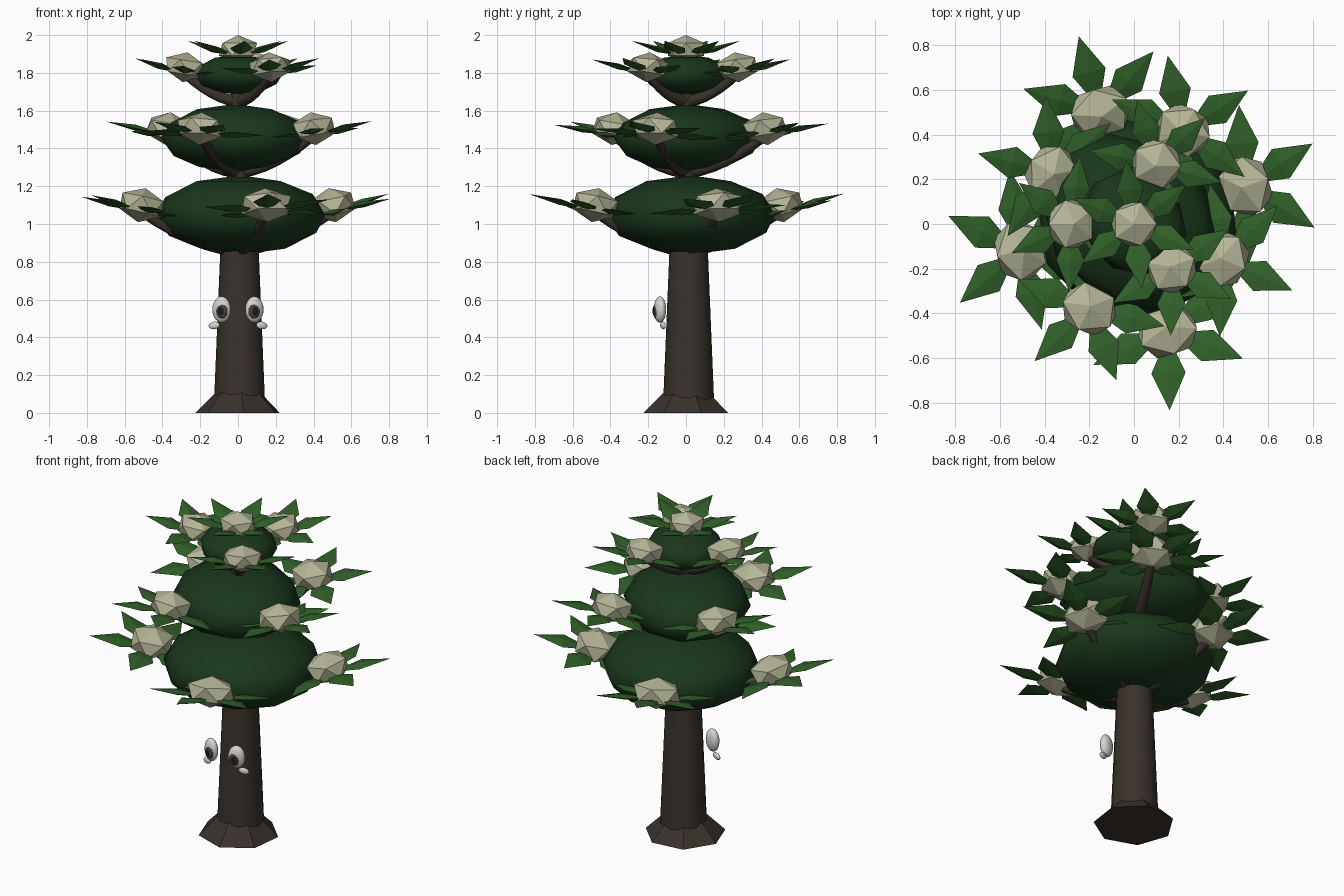
import bpy, bmesh, math
from mathutils import Vector, Matrix

if "Cube" in bpy.data.objects:
    bpy.data.objects.remove(bpy.data.objects["Cube"])


def material(name, rgb):
    m = bpy.data.materials.new(name)
    m.diffuse_color = (*rgb, 1)
    m.use_nodes = True
    m.node_tree.nodes["Principled BSDF"].inputs["Base Color"].default_value = m.diffuse_color
    return m


BARK = material("bark brown", (.042, .032, .024))
FOLIAGE = material("dark green", (.010, .038, .011))
LEAF = material("leaf green", (.030, .116, .022))
BLOSSOM = material("cream", (.46, .465, .31))
WHITE = material("eye white", (.66, .66, .64))
IRIS = material("iris grey", (.060, .055, .050))
PUPIL = material("pupil black", (.012, .011, .010))


def finish(bm, name, mat, smooth=False, matrix=None):
    if matrix is not None:
        bm.transform(matrix)
    bmesh.ops.recalc_face_normals(bm, faces=bm.faces)
    for f in bm.faces:
        f.smooth = smooth
    me = bpy.data.meshes.new(name)
    bm.to_mesh(me)
    bm.free()
    me.materials.append(mat)
    ob = bpy.data.objects.new(name, me)
    bpy.context.collection.objects.link(ob)
    return ob


def cone(name, mat, loc, r1, r2, z0, z1, sides, smooth=False, corner=0):
    """Upright cone with one corner at the given angle."""
    bm = bmesh.new()
    bmesh.ops.create_cone(bm, cap_ends=True, segments=sides, radius1=r1, radius2=r2, depth=z1 - z0)
    v = max(bm.verts, key=lambda p: (round(p.co.y, 4), -p.co.z)).co
    turn = corner - math.atan2(v.y, v.x)
    m = Matrix.Translation((*loc, (z0 + z1) / 2)) @ Matrix.Rotation(turn, 4, 'Z')
    ob = finish(bm, name, mat, smooth, m)
    if smooth:
        for f in ob.data.polygons:
            f.use_smooth = abs(f.normal.z) < .9
    return ob


def blob(name, mat, loc, scale, subdiv, smooth=True, rot=None):
    bm = bmesh.new()
    bmesh.ops.create_icosphere(bm, subdivisions=subdiv, radius=1)
    m = Matrix.Translation(loc) @ (rot or Matrix()) @ Matrix.Diagonal((*scale, 1))
    return finish(bm, name, mat, smooth, m)


# Trunk and flared root
cone("trunk", BARK, (.008, .014), .136, .096, .03, 1.0, 16, True)
cone("upper_trunk", BARK, (0, 0), .07, .035, 1.0, 1.78, 12, True)
cone("root_flare", BARK, (.003, .004), .231, .125, 0, .105, 7, False, math.radians(225))

# Three squashed foliage masses
diagonal = Matrix.Rotation(math.radians(45), 4, 'Z')
blob("lower_foliage", FOLIAGE, (.015, .025, 1.048), (.455, .45, .21), 2, True, diagonal)
blob("middle_foliage", FOLIAGE, (-.015, .01, 1.455), (.36, .425, .18), 2, True, diagonal)
blob("top_foliage", FOLIAGE, (0, .005, 1.79), (.22, .25, .106), 2, True, diagonal)


def leaves(name, matrix, length, first, step, rise):
    """Ring of six folded, pointed leaves; the three outer ones are spaced by step."""
    bm = bmesh.new()
    rest = (360 - 2 * step) / 4
    for a in (0, step, -step, step + rest, -step - rest, 180):
        r = Matrix.Rotation(math.radians(first + a), 3, 'Z')
        w, h = length * .21, length * .53
        pts = [(.02, 0, 0), (h, w, rise * .4 + .008), (length, 0, rise),
               (h, -w, rise * .4 + .008), (h, 0, rise * .4 + .02), (h, 0, rise * .4 - .012)]
        b, l, t, q, up, dn = [bm.verts.new(r @ Vector(p)) for p in pts]
        for tri in ((b, up, l), (l, up, t), (t, up, q), (q, up, b),
                    (b, l, dn), (l, t, dn), (t, q, dn), (q, b, dn)):
            bm.faces.new(tri)
    finish(bm, name, LEAF, False, matrix)


def branch(name, start_z, end, r0, r1):
    """Tapered branch that runs out beneath the foliage and up to a blossom."""
    cu = bpy.data.curves.new(name, 'CURVE')
    cu.dimensions = '3D'
    cu.bevel_depth = 1
    cu.bevel_resolution = 1
    cu.use_fill_caps = True
    sp = cu.splines.new('POLY')
    n = 6
    sp.points.add(n)
    for i, p in enumerate(sp.points):
        t = i / n
        z = start_z + (end[2] - start_z) * t ** 1.7
        p.co = (end[0] * t, end[1] * t, z, 1)
        p.radius = r0 + (r1 - r0) * t
    sp.use_smooth = True
    ob = bpy.data.objects.new(name, cu)
    cu.materials.append(BARK)
    bpy.context.collection.objects.link(ob)


# name, blossom z, blossom size (radial, sideways, height), leaf length, leaf rise,
# branch start, lean, then x, y, first leaf angle and leaf spacing of each blossom
tiers = [
    ("lower", 1.10, (.13, .152, .092), .365, .015, .86, 13,
     [(-.51, -.12, 220, 65), (.15, -.48, -88, 67), (.50, .17, 32, 62), (-.15, .50, 106, 56)]),
    ("middle", 1.505, (.125, .14, .088), .345, .015, 1.275, 10,
     [(.40, -.16, -24, 68), (-.20, -.38, 224, 66), (-.37, .23, 165, 70), (.22, .42, 32, 69)]),
    ("upper", 1.83, (.12, .125, .080), .305, .04, 1.65, 9,
     [(-.28, 0, 205, 62), (.17, -.20, -28, 62), (.10, .27, 106, 62)]),
    ("crown", 1.925, (.113, .113, .075), .29, .08, 1.75, 0, [(0, 0, 97, 60)]),
]
for tier, z, size, length, rise, start_z, lean, spots in tiers:
    for i, (x, y, ang, step) in enumerate(spots):
        # lean each blossom so its outer leaves rise
        tilt = Matrix.Rotation(math.radians(-lean), 4, Vector((-y, x, 0))) if lean else Matrix()
        blob(f"{tier}_blossom_{i}", BLOSSOM, (x, y, z), size, 1, False,
             tilt @ Matrix.Rotation(math.atan2(y, x), 4, 'Z'))
        leaves(f"{tier}_leaves_{i}", Matrix.Translation((x, y, z - .035)) @ tilt,
               length, ang, step, rise)
        if lean:
            branch(f"{tier}_branch_{i}", start_z, (x, y, z - .04), .036, .024)

# Eyes turned slightly outward, with a small pad beneath each
for side, s in (("left", -1), ("right", 1)):
    yaw = Matrix.Rotation(math.radians(18 * s), 4, 'Z')
    eye = Vector((.087 * s, -.138, .547))
    for part, mat, offset, scale in (
            ("eye", WHITE, (0, 0, 0), (.05, .031, .07)),
            ("iris", IRIS, (-.006 * s, -.018, -.007), (.034, .0165, .042)),
            ("pupil", PUPIL, (-.006 * s, -.029, -.007), (.018, .0085, .024))):
        blob(f"{side}_{part}", mat, eye + yaw @ Vector(offset), scale, 3, True, yaw)
    blob(f"{side}_cheek", WHITE, (.126 * s, -.122, .463), (.031, .012, .02), 3, True,
         yaw @ Matrix.Rotation(math.radians(8 * s), 4, 'Y'))
